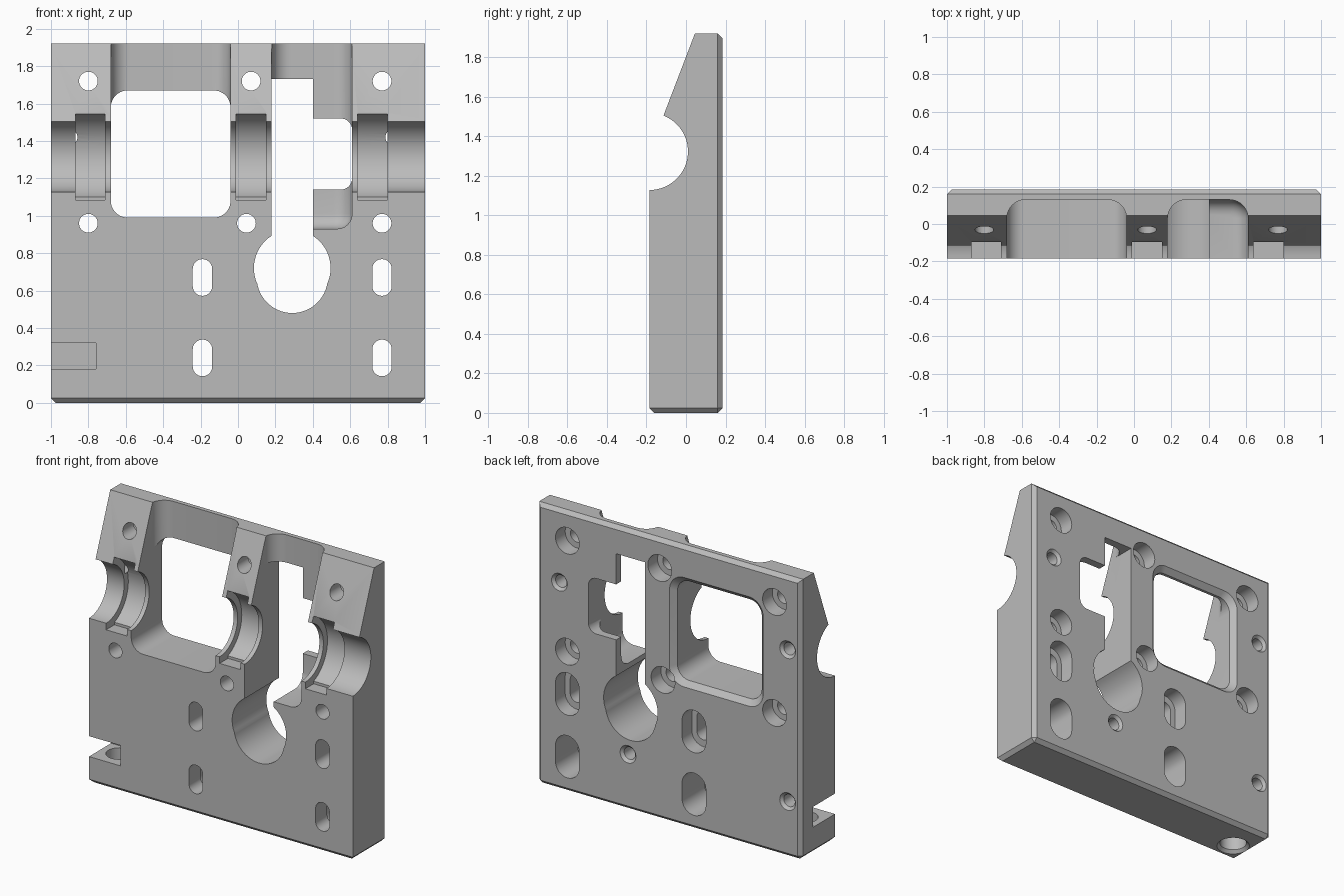
import bpy, bmesh, math

cube = bpy.data.objects.get("Cube")
if cube:
    bpy.data.objects.remove(cube, do_unlink=True)

FRONT, BACK, TOP = -0.185, 0.185, 1.92
CHAMFER = 0.025

grey = bpy.data.materials.new("machined grey")
grey.use_nodes = True
colour = (0.5, 0.5, 0.5, 1)
grey.diffuse_color = colour
grey.node_tree.nodes["Principled BSDF"].inputs["Base Color"].default_value = colour


def rounded(u0, u1, v0, v1, r, steps=10):
    """Outline of a rectangle with rounded corners."""
    pts = []
    for k, (u, v) in enumerate(((u1 - r, v1 - r), (u0 + r, v1 - r), (u0 + r, v0 + r), (u1 - r, v0 + r))):
        for i in range(steps + 1):
            a = math.pi / 2 * (k + i / steps)
            p = (u + r * math.cos(a), v + r * math.sin(a))
            if not pts or math.dist(p, pts[-1]) > 1e-5:
                pts.append(p)
    if math.dist(pts[0], pts[-1]) < 1e-5:
        pts.pop()
    return pts


def slot(x, z, r, half=0.0):
    """Circle, or upright slot when half is the distance to its end centres."""
    return rounded(x - r, x + r, z - half - r, z + half + r, r)


def rect(u0, u1, v0, v1):
    return [(u0, v0), (u1, v0), (u1, v1), (u0, v1)]


def loft(name, sections, axis="Y"):
    """Solid through outlines placed at positions along an axis."""
    place = {"X": lambda u, v, t: (t, u, v), "Y": lambda u, v, t: (u, t, v), "Z": lambda u, v, t: (u, v, t)}[axis]
    bm = bmesh.new()
    rings = [[bm.verts.new(place(u, v, t)) for u, v in pts] for t, pts in sections]
    for a, b in zip(rings, rings[1:]):
        for i in range(len(a)):
            j = (i + 1) % len(a)
            bm.faces.new((a[i], a[j], b[j], b[i]))
    bm.faces.new(rings[0])
    bm.faces.new(rings[-1])
    bmesh.ops.recalc_face_normals(bm, faces=bm.faces)
    mesh = bpy.data.meshes.new(name)
    bm.to_mesh(mesh)
    bm.free()
    obj = bpy.data.objects.new(name, mesh)
    bpy.context.collection.objects.link(obj)
    return obj


# Plate with sloped upper front, chamfered back and bottom edges
plate = loft("bearing_plate", [
    (x, [(FRONT, 0), (BACK, 0), (BACK, TOP), (0.045, TOP), (-0.11, 1.515), (FRONT, 1.32)]) for x in (-1, 1)], "X")
plate.data.materials.append(grey)
bm = bmesh.new()
bm.from_mesh(plate.data)
edges = [e for e in bm.edges if all(v.co.y > BACK - 0.001 for v in e.verts) or all(v.co.z < 0.001 for v in e.verts)]
bmesh.ops.bevel(bm, geom=edges, offset=CHAMFER, segments=1, affect="EDGES")
bm.to_mesh(plate.data)
bm.free()
bpy.context.view_layer.objects.active = plate


def cut(sections, axis="Y"):
    cutter = loft("cutter", sections, axis)
    cutter.hide_render = True
    cutter.data.materials.append(grey)
    mod = plate.modifiers.new("cut", "BOOLEAN")
    mod.operation, mod.solver, mod.object = "DIFFERENCE", "EXACT", cutter
    bpy.ops.object.modifier_apply(modifier=mod.name)
    bpy.data.objects.remove(cutter, do_unlink=True)


# Shaft channel and wider bearing seats
SHAFT_Z = 1.323


def circle(y, z, r):
    return rounded(y - r, y + r, z - r, z + r, r, 16)


cut([(x, circle(FRONT, SHAFT_Z, 0.195)) for x in (-1.1, 1.1)], "X")
for x in (-0.87, -0.01, 0.64):
    ends = (x, x + 0.16)
    cut([(e, circle(FRONT, SHAFT_Z, 0.24)) for e in ends], "X")
    cut([(e, rect(-0.4, -0.095, SHAFT_Z - 0.24, SHAFT_Z + 0.24)) for e in ends], "X")

# Large window, its chamfered back rim and the pocket above it
window = rounded(-0.68, -0.04, 0.99, 1.67, 0.09)
rim = rounded(-0.715, -0.005, 0.955, 1.705, 0.11)
cut([(-0.4, window), (0.15, window), (BACK, rim), (0.3, rim)])
cut([(z, rounded(-0.68, -0.04, -0.6, 0.13, 0.1)) for z in (1.33, 2.2)], "Z")

# Side pocket with a filleted floor
floor = []
for i in range(7):
    a = math.pi / 2 * i / 6
    inset = 0.08 * (1 - math.sin(a))
    floor.append((0.93 + 0.08 * (1 - math.cos(a)), rounded(0.18 + inset, 0.61 - inset, -0.6, 0.13 - inset, 0.1 - inset)))
cut(floor + [(2.2, floor[-1][1])], "Z")

# Keyhole, tall slot and side opening
for outline in (rect(0.18, 0.40, 0.75, 1.73), rounded(0.28, 0.61, 1.14, 1.52, 0.06),
                rounded(0.085, 0.495, 0.515, 0.925, 0.205, 14), rounded(0.1, 0.48, 0.48, 0.86, 0.19, 14)):
    cut([(-0.4, outline), (0.4, outline)])

# Counterbored bolt holes
for x, z in ((-0.8, 1.72), (0.07, 1.72), (0.77, 1.72), (-0.8, 0.96), (0.045, 0.96), (0.77, 0.96)):
    cut([(y, slot(x, z, 0.05)) for y in (-0.4, 0.4)])
    cut([(y, slot(x, z, 0.09)) for y in (0.08, 0.4)])

# Counterbored adjustment slots
for x in (-0.19, 0.77):
    for z, depth in ((0.67, 0.08), (0.24, -0.06)):
        cut([(y, slot(x, z, 0.052, 0.046)) for y in (-0.4, 0.4)])
        cut([(y, slot(x, z, 0.09, 0.055)) for y in (depth, 0.4)])

# Blind countersunk holes in the back
for x, z in ((-0.9, 1.42), (0.83, 1.42), (0.31, 0.38), (-0.9, 0.38)):
    small, wide = slot(x, z, 0.042), slot(x, z, 0.06)
    cut([(0.02, small), (BACK - 0.018, small), (BACK, wide), (0.3, wide)])

# Corner notch with a hole rising from the bottom
cut([(y, rect(-1.2, -0.76, 0.18, 0.32)) for y in (-0.4, 0.055)])
bore, mouth = circle(-0.87, -0.04, 0.085), circle(-0.87, -0.04, 0.105)
cut([(-0.1, mouth), (0, mouth), (0.02, bore), (0.25, bore)], "Z")

plate.select_set(True)
bpy.ops.object.shade_smooth_by_angle(angle=math.radians(25))
